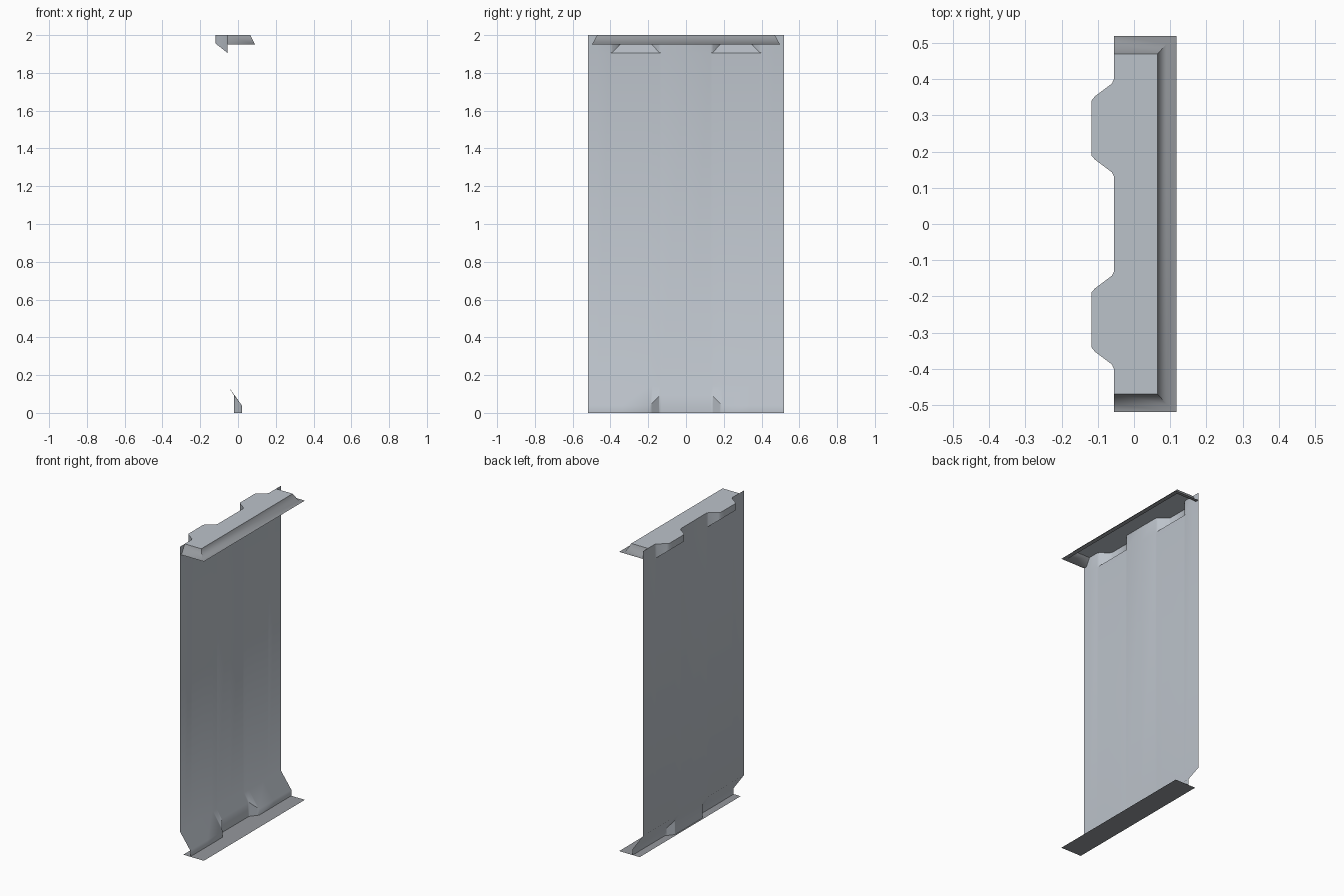
import bpy, bmesh, math

if "Cube" in bpy.data.objects:
    bpy.data.objects.remove(bpy.data.objects["Cube"])

WALL_X = -0.055      # back plane of the panel
NICHE = 0.063        # depth of the upper niches
TOP, FLANGE_Z = 2.0, 1.95


def material(name, rgb):
    m = bpy.data.materials.new(name)
    m.diffuse_color = (*rgb, 1)
    m.use_nodes = True
    m.node_tree.nodes["Principled BSDF"].inputs["Base Color"].default_value = m.diffuse_color
    return m


light = material("light grey", (0.50, 0.54, 0.59))
mid = material("mid grey", (0.30, 0.315, 0.335))


def make(name, verts, faces, mat, angle):
    me = bpy.data.meshes.new(name)
    me.from_pydata(verts, [], faces)
    bm = bmesh.new()
    bm.from_mesh(me)
    bmesh.ops.remove_doubles(bm, verts=bm.verts, dist=0.0002)
    bm.to_mesh(me)
    bm.free()
    me.materials.append(mat)
    ob = bpy.data.objects.new(name, me)
    bpy.context.collection.objects.link(ob)
    bpy.ops.object.select_all(action='DESELECT')
    ob.select_set(True)
    bpy.context.view_layer.objects.active = ob
    bpy.ops.object.shade_smooth_by_angle(angle=math.radians(angle))
    return ob


def strips(rows):
    """Join equal-length rows of points with quads."""
    n = len(rows[0])
    verts = [p for r in rows for p in r]
    faces = [(i * n + j, (i + 1) * n + j, (i + 1) * n + j + 1, i * n + j + 1)
             for i in range(len(rows) - 1) for j in range(n - 1)]
    return verts, faces


# Half plans as (y, depth), mirrored about y = 0
niche_plan = [(0.13, 0), (0.143, 0.006), (0.178, 0.053), (0.19, NICHE),
              (0.34, NICHE), (0.353, 0.053), (0.388, 0.006), (0.402, 0)]
recess_plan = [(0.0, 0.04), (0.14, 0.04), (0.19, 0.0)]


def sample(plan, y):
    y = abs(y)
    for (a, da), (b, db) in zip(plan, plan[1:]):
        if a <= y <= b:
            return da + (db - da) * (y - a) / (b - a)
    return 0.0


half = {y for y, _ in niche_plan + recess_plan} | {0.47, 0.52}
ys = sorted(half | {-y for y in half})


# Wall panel: sloped skirting with a recess below, two niches above
def column(y):
    fx = 0.02 - sample(recess_plan, y)
    d = sample(niche_plan, y)
    skirt_z = 0.04 + (0.02 - fx) * 1.3
    return [(fx, y, 0), (fx, y, skirt_z), (WALL_X, y, 0.145),
            (WALL_X, y, 1.905), (WALL_X - d, y, 1.905 + d * 0.79),
            (WALL_X - d, y, TOP)]


make("wall_panel", *strips([column(y) for y in ys]), light, 40)

# Flat cap following the niche outline
cap_rows = [[(WALL_X - sample(niche_plan, y), y, TOP), (0.065, y, TOP)]
            for y in ys if abs(y) <= 0.47]
v, f = strips(cap_rows)
make("ceiling_cap", v, [tuple(reversed(q)) for q in f], light, 30)


# Sloped trim and flange around three sides of the cap
def ring(x, y, z):
    return [(WALL_X, -y, z), (x, -y, z), (x, y, z), (WALL_X, y, z)]


v, f = strips([ring(0.065, 0.47, TOP), ring(0.09, 0.498, FLANGE_Z),
               ring(0.118, 0.52, FLANGE_Z)])
make("ceiling_trim", v, f, mid, 70)

# Floor strip in front of the skirting
v, f = strips([[(-0.03, -0.52, 0), (-0.03, 0.52, 0)],
               [(0.118, -0.52, 0), (0.118, 0.52, 0)]])
make("floor_strip", v, f, mid, 30)
